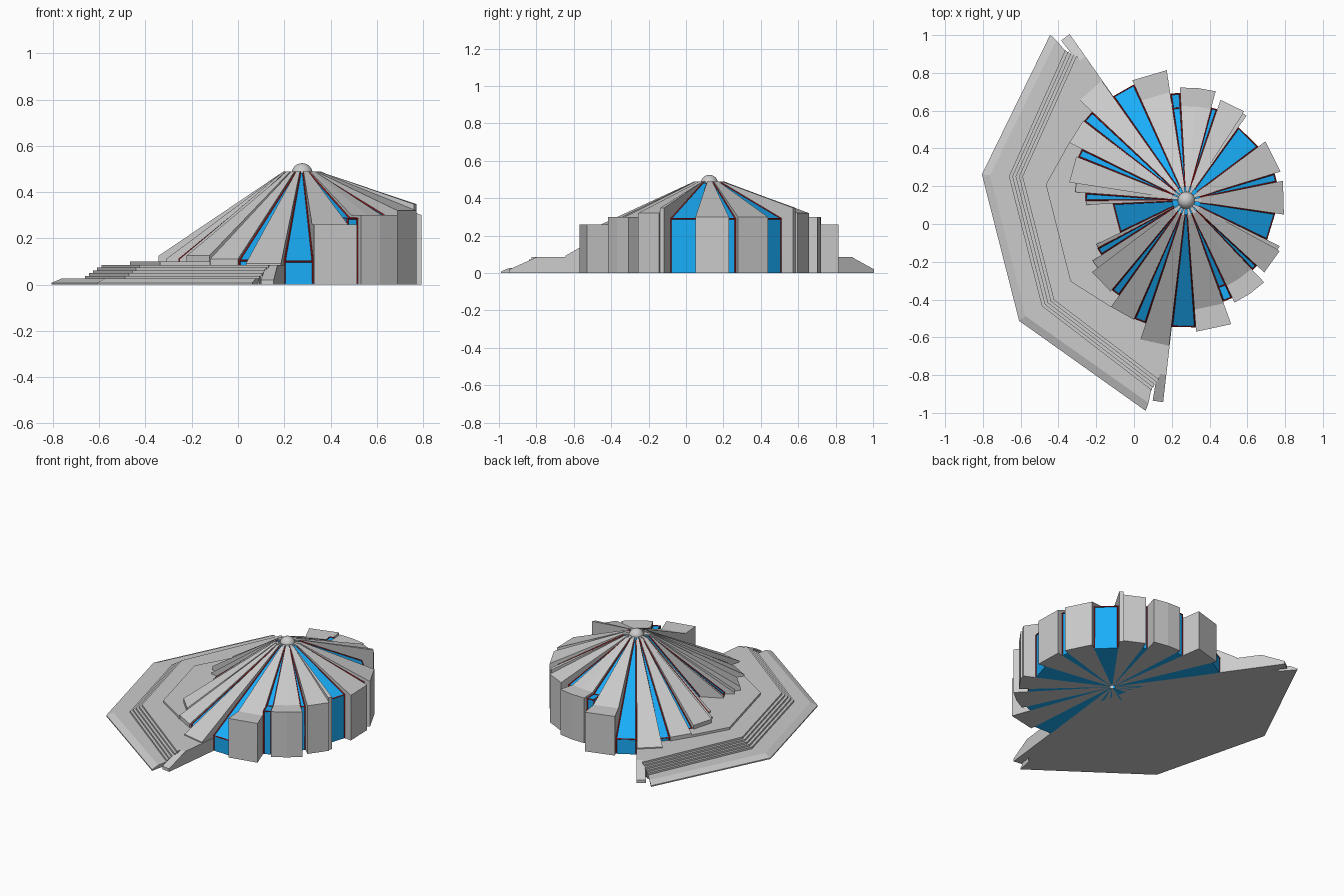
import bpy, bmesh, math
from mathutils import Vector

if "Cube" in bpy.data.objects:
    bpy.data.objects.remove(bpy.data.objects["Cube"])

CX, CY, AXIS = 0.277, 0.125, 14.25      # roof centre and symmetry axis (degrees)
CA, SA = math.cos(math.radians(AXIS)), math.sin(math.radians(AXIS))


def material(name, colour):
    m = bpy.data.materials.new(name)
    m.diffuse_color = (*colour, 1)
    m.use_nodes = True
    m.node_tree.nodes["Principled BSDF"].inputs["Base Color"].default_value = m.diffuse_color
    return m


BLUE = material("blue_glass", (0.01, 0.42, 0.95))
RED = material("red_frame", (0.4, 0.01, 0.01))


def polar(b, r, z):
    a = math.radians(AXIS + b)
    return Vector((CX + r * math.cos(a), CY + r * math.sin(a), z))


def local(u, v, z):
    return Vector((CX - u * CA - v * SA, CY - u * SA + v * CA, z))


def finish(name, bm, mat=None):
    bmesh.ops.recalc_face_normals(bm, faces=bm.faces)
    me = bpy.data.meshes.new(name)
    bm.to_mesh(me)
    bm.free()
    ob = bpy.data.objects.new(name, me)
    bpy.context.collection.objects.link(ob)
    if mat:
        me.materials.append(mat)
    return ob


def loft(bm, loops):
    rows = [[bm.verts.new(p) for p in loop] for loop in loops]
    n = len(rows[0])
    for a, b in zip(rows, rows[1:]):
        for i in range(n):
            j = (i + 1) % n
            bm.faces.new((a[i], a[j], b[j], b[i]))
    bm.faces.new(rows[0])
    bm.faces.new(rows[-1])


def wedge(name, angles, profile, mat=None, both=True):
    """Radial slice down to the ground; profile is (radius, height) from the middle out."""
    bm = bmesh.new()
    for s in ((1, -1) if both else (1,)):
        loops = []
        for b in angles:
            pts = [(profile[0][0], 0)] + list(profile) + [(profile[-1][0], 0)]
            loops.append([polar(s * b, r, z) for r, z in pts])
        loft(bm, loops)
    return finish(name, bm, mat)


frame_paths = []


def glass(name, b0, b1, outer, both=True):
    """Blue wedge with red bars along its edges."""
    profile = [(0.02, 0.482), (0.075, 0.482)] + outer
    wedge(name, (b0, b1), profile, BLUE, both)
    for s in ((1, -1) if both else (1,)):
        for b in (b0 + 0.3, b1 - 0.3):
            path = [polar(s * b, r, z + 0.001) for r, z in profile[1:]]
            frame_paths.append(path + [polar(s * b, outer[-1][0], 0.004)])
        for r, z in outer:
            frame_paths.append([polar(s * b0, r, z), polar(s * b1, r, z)])


def slab(name, angles, outer):
    wedge(name, angles, [(0.02, 0.49), (0.08, 0.49)] + outer)


# Shallow half of the roof, with tall outer walls
glass("back_window", -2.75, 2.75, [(0.485, 0.29)], both=False)
slab("back_roof_slab", (2.75, 22.5), [(0.522, 0.30)])
glass("wide_window", 22.5, 40.3, [(0.472, 0.29)])
slab("roof_fin", (40.3, 42.8), [(0.55, 0.348)])
slab("corner_roof_slab", (42.8, 57), [(0.562, 0.32)])
glass("narrow_window", 57, 60.7, [(0.505, 0.29)])
slab("side_roof_slab", (60.7, 70, 79), [(0.5, 0.30), (0.598, 0.30)])
glass("side_window", 79, 84.3, [(0.49, 0.285), (0.567, 0.285)])
slab("side_block_slab", (84.3, 100), [(0.58, 0.26), (0.697, 0.26)])

# Steep half of the roof, running down to the terrace
glass("steep_window_a", 100, 111, [(0.67, 0.10)])
slab("steep_slab_a", (111, 122.5), [(0.775, 0.092)])
glass("steep_window_b", 122.5, 128, [(0.68, 0.104)])
slab("steep_slab_b", (128, 139.5), [(0.69, 0.11)])
glass("steep_window_c", 139.5, 144, [(0.612, 0.104)])
slab("steep_slab_c", (144, 157), [(0.627, 0.125)])
slab("entrance_cheek_outer", (157, 161.5), [(0.59, 0.11)])
glass("entrance_side_window", 161.5, 166, [(0.53, 0.11)])
slab("entrance_cheek_inner", (166, 168.3), [(0.53, 0.11)])
glass("entrance_window", 168.3, 191.7, [(0.385, 0.104)], both=False)


# Red bars as one curve object
cu = bpy.data.curves.new("red_frames", "CURVE")
cu.dimensions = "3D"
cu.bevel_depth = 0.004
cu.bevel_resolution = 0
cu.use_fill_caps = True
for path in frame_paths:
    sp = cu.splines.new("POLY")
    sp.points.add(len(path) - 1)
    for p, co in zip(sp.points, path):
        p.co = (*co, 1)
cu.materials.append(RED)
bpy.context.collection.objects.link(bpy.data.objects.new("red_frames", cu))


# Terrace tiers: mirrored outline from a front corner and an end corner
def outline(uc, vc, ue, ve, z):
    half = [(uc, vc), (ue, ve), (0.1, 0.26)]
    return [local(u, v, z) for u, v in half] + [local(u, -v, z) for u, v in reversed(half)]


def tier(name, *rings):
    bm = bmesh.new()
    loft(bm, [outline(*r) for r in rings])
    return finish(name, bm)


tier("terrace_base", (1.015, 0.40, 0.483, 1.027, 0), (1.015, 0.40, 0.483, 1.027, 0.008),
     (0.975, 0.385, 0.458, 0.99, 0.026))
first, last = (0.879, 0.354, 0.425, 0.93), (0.81, 0.337, 0.375, 0.885)
STEPS = 5
for i in range(STEPS):
    t = i / (STEPS - 1)
    ring = [a + (b - a) * t for a, b in zip(first, last)]
    tier("terrace_step_%d" % (i + 1), (*ring, 0), (*ring, 0.038 + 0.047 * t))
tier("terrace_top", (0.70, 0.265, 0.525, 0.45, 0), (0.70, 0.265, 0.525, 0.45, 0.10))

# Sloping end walls of the stairs
wedge("stair_end_wall", (110.8, 113.8), [(0.6, 0.085), (0.93, 0.085), (1.075, 0.02)])

# Dome cap
bpy.ops.mesh.primitive_uv_sphere_add(segments=24, ring_count=12, radius=0.046,
                                     location=(CX, CY, 0.479))
bpy.context.object.name = "dome_cap"
bpy.ops.object.shade_smooth_by_angle()
